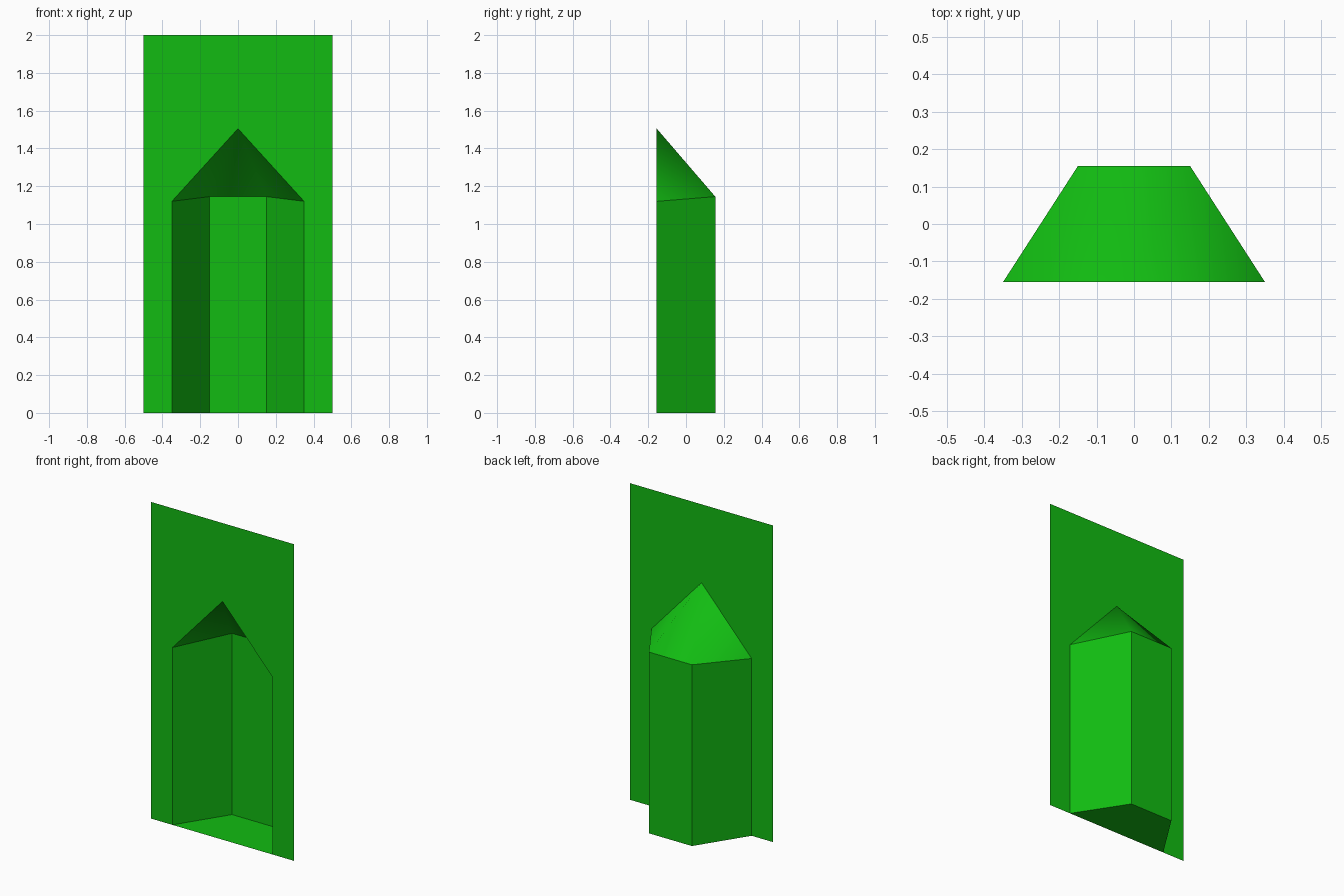
import bpy

cube = bpy.data.objects.get("Cube")
if cube:
    bpy.data.objects.remove(cube, do_unlink=True)

FRONT, BACK = -0.155, 0.155      # depth of the panel and of the niche's back
HALF, HEIGHT = 0.5, 2.0          # panel
APEX = (0, FRONT, 1.505)         # point of the opening

green = bpy.data.materials.new("green")
green.use_nodes = True
colour = (0.006, 0.5, 0.006, 1)
green.diffuse_color = colour
green.node_tree.nodes["Principled BSDF"].inputs["Base Color"].default_value = colour


def sheet(name, verts, faces, smooth=False):
    """Thin surface made of the given faces."""
    mesh = bpy.data.meshes.new(name)
    mesh.from_pydata(verts, [], faces)
    mesh.materials.append(green)
    for poly in mesh.polygons:
        poly.use_smooth = smooth
    mesh.update()
    obj = bpy.data.objects.new(name, mesh)
    bpy.context.collection.objects.link(obj)
    return obj


# Half-hexagon plan of the niche, left to right, with the wall tops
plan = [(-0.35, FRONT), (-0.15, BACK), (0.15, BACK), (0.35, FRONT)]
tops = [1.12, 1.145, 1.145, 1.12]
floor = [(x, y, 0) for x, y in plan]
eaves = [(x, y, z) for (x, y), z in zip(plan, tops)]

# Niche walls, floor and pointed roof
sheet("niche_walls", floor + eaves, [(i, i + 1, i + 5, i + 4) for i in range(3)])
sheet("niche_floor", floor, [(3, 2, 1, 0)])
sheet("niche_roof", eaves + [APEX], [(i, i + 1, 4) for i in range(3)], smooth=True)

# Front panel, two mirrored halves around the pointed opening
for side, name in ((-1, "front_panel_right"), (1, "front_panel_left")):
    outline = [(0.35, 0), (HALF, 0), (HALF, HEIGHT), (0, HEIGHT), (0, APEX[2]), (0.35, tops[0])]
    verts = [(side * x, FRONT, z) for x, z in outline]
    order = range(6) if side > 0 else reversed(range(6))
    sheet(name, verts, [tuple(order)])
